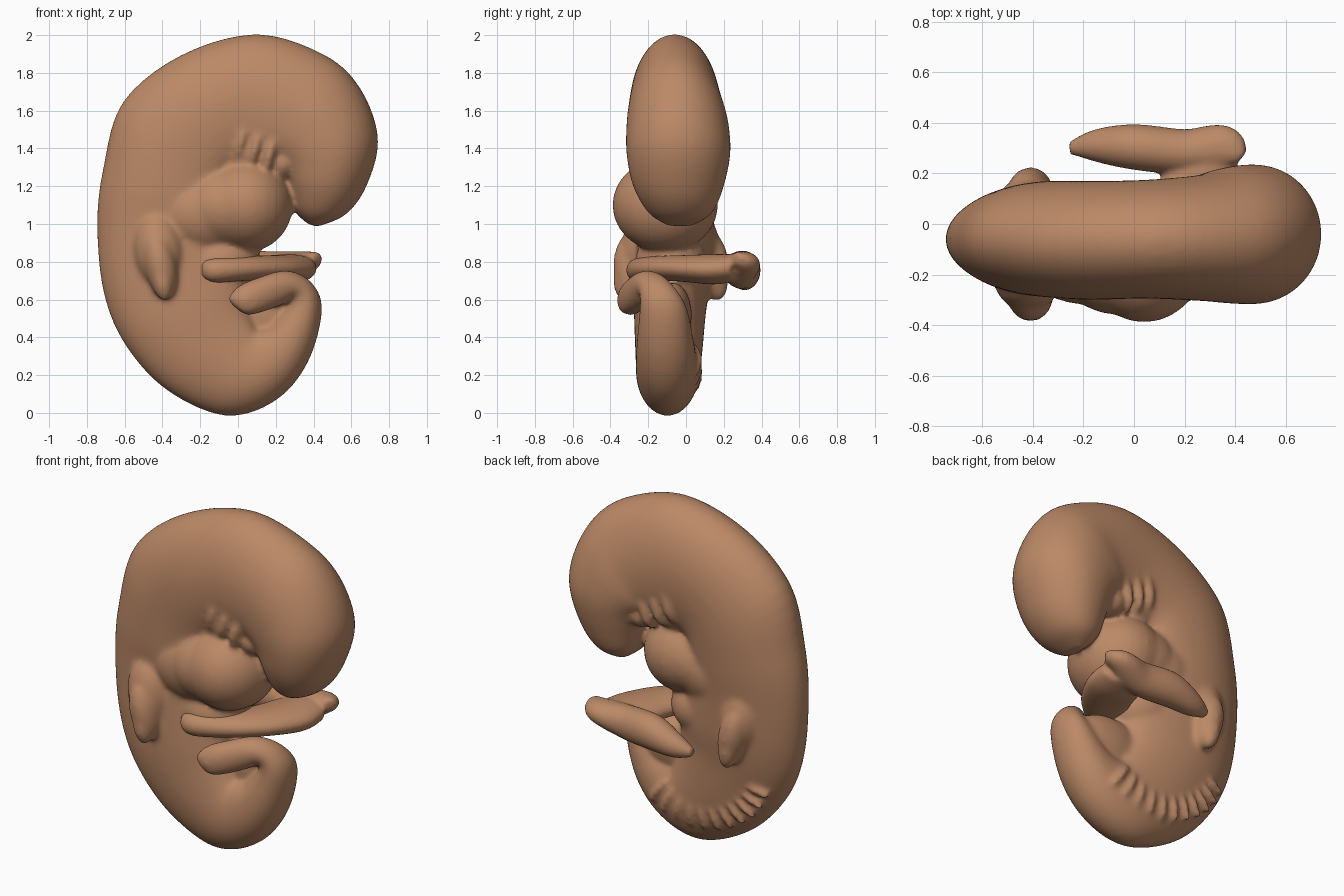
import bpy, bmesh, math
from mathutils import Vector, Matrix

if "Cube" in bpy.data.objects:
    bpy.data.objects.remove(bpy.data.objects["Cube"])

MID = -0.08          # symmetry plane of the trunk
SIDES = 40


def spline(rows, steps=5):
    """Catmull-Rom interpolation of rows of numbers."""
    rows = [Vector(r) for r in rows]
    out = []
    for i in range(len(rows) - 1):
        a, b, c, d = rows[max(i - 1, 0)], rows[i], rows[i + 1], rows[min(i + 2, len(rows) - 1)]
        for k in range(steps):
            t = k / steps
            out.append(0.5 * (2 * b + (c - a) * t + (2 * a - 5 * b + 4 * c - d) * t * t
                              + (3 * b - a - 3 * c + d) * t ** 3))
    return out + [rows[-1]]


def loft(bm, rings):
    """Skin rings given as (centre, u axis, v axis, inner squareness)."""
    loops = []
    for c, u, v, power in rings:
        loop = []
        for k in range(SIDES):
            a = 2 * math.pi * k / SIDES
            ca, sa = math.cos(a), math.sin(a)
            if ca < 0:
                sa = math.copysign(abs(sa) ** power, sa)
            loop.append(bm.verts.new(c + u * ca + v * sa))
        loops.append(loop)
    for p, q in zip(loops, loops[1:]):
        for k in range(SIDES):
            n = (k + 1) % SIDES
            bm.faces.new((p[k], p[n], q[n], q[k]))
    bm.faces.new(loops[0][::-1])
    bm.faces.new(loops[-1])


def blob(bm, pos, size, tilt=0.0):
    """Ellipsoid, tilted about the y axis."""
    m = Matrix.Translation(pos) @ Matrix.Rotation(tilt, 4, 'Y') @ Matrix.Diagonal((*size, 1))
    bmesh.ops.create_uvsphere(bm, u_segments=28, v_segments=18, radius=1, matrix=m)


def tube(bm, rows):
    """Tube along x, y, z with horizontal and vertical radii."""
    pts = spline(rows)
    rings = []
    for i, p in enumerate(pts):
        d = pts[min(i + 1, len(pts) - 1)] - pts[max(i - 1, 0)]
        side = Vector((d[1], -d[0], 0)).normalized()
        rings.append((Vector(p[:3]), side * p[3], Vector((0, 0, p[4])), 1))
    loft(bm, rings)


def finish(bm, name, voxel, smooth):
    """Fuse overlapping shells into one smooth skin."""
    bmesh.ops.recalc_face_normals(bm, faces=bm.faces)
    me = bpy.data.meshes.new(name)
    bm.to_mesh(me)
    bm.free()
    ob = bpy.data.objects.new(name, me)
    bpy.context.collection.objects.link(ob)
    me.materials.append(skin)
    r = ob.modifiers.new("fuse", 'REMESH')
    r.mode = 'VOXEL'
    r.voxel_size = voxel
    r.use_smooth_shade = True
    s = ob.modifiers.new("soften", 'SMOOTH')
    s.factor = 0.5
    s.iterations = smooth
    return ob


skin = bpy.data.materials.new("skin")
skin.diffuse_color = (0.5, 0.25, 0.135, 1)
skin.use_nodes = True
skin.node_tree.nodes["Principled BSDF"].inputs["Base Color"].default_value = skin.diffuse_color

# Head, trunk and curled tail: outer x z, inner x z, half width, y centre
sections = [
    (.42, .985, .37, 1.00, .07, -.03), (.57, 1.05, .30, 1.07, .17, -.03),
    (.68, 1.20, .26, 1.20, .24, -.04), (.742, 1.45, .22, 1.30, .275, -.04),
    (.65, 1.715, .15, 1.33, .27, -.045), (.46, 1.895, .10, 1.30, .25, -.055),
    (.10, 2.005, .00, 1.25, .235, -.06), (-.30, 1.895, -.05, 1.20, .235, -.065),
    (-.61, 1.645, -.05, 1.10, .23, -.06), (-.715, 1.29, -.05, 1.00, .22, -.06),
    (-.746, 1.00, .00, .92, .205, -.06), (-.715, .65, .05, .78, .20, -.07),
    (-.61, .38, .05, .68, .19, -.085), (-.41, .145, .05, .60, .18, -.09),
    (-.15, .003, .08, .50, .17, -.095), (.05, -.004, .10, .45, .165, -.10),
    (.25, .105, .13, .45, .16, -.105), (.385, .30, .17, .46, .15, -.11),
    (.445, .55, .26, .56, .125, -.12), (.39, .69, .28, .60, .10, -.15),
    (.26, .755, .25, .58, .09, -.20), (.10, .715, .13, .535, .08, -.27),
    (0, .67, .04, .52, .065, -.30), (-.055, .61, -.04, .58, .025, -.31),
]
rings = []
for ox, oz, ix, iz, w, y in spline(sections):
    o, i = Vector((ox, y, oz)), Vector((ix, y, iz))
    rings.append(((o + i) / 2, (o - i) / 2, Vector((0, w, 0)), 0.7))
body = bmesh.new()
loft(body, rings)

# Heart bulge blending back into the trunk
blob(body, (.04, -.11, 1.10), (.25, .28, .25))
blob(body, (-.06, -.10, 1.09), (.27, .26, .23))
blob(body, (-.18, -.085, 1.06), (.30, .235, .24))
# Neck filling, belly and the web inside the tail curl
blob(body, (.03, -.07, 1.38), (.2, .2, .17))
blob(body, (-.10, -.08, .80), (.22, .19, .17))
blob(body, (.13, -.07, .52), (.24, .10, .17))

for s in (-1, 1):
    # Throat arches and upper jaw
    for k in range(3):
        blob(body, (.02 + .075 * k, -.06 + s * .17, 1.45 - .035 * k), (.036, .07, .12), .25)
    blob(body, (.23, -.05 + s * .12, 1.32), (.075, .09, .08))
    # Arm buds, tapering downwards from a broad root
    blob(body, (-.42, MID + s * .15, .86), (.13, .11, .20), -.1)
    blob(body, (-.41, MID + s * .205, .78), (.085, .10, .18), -.2)
    blob(body, (-.40, MID + s * .245, .70), (.055, .06, .11), -.15)
# Back segments along the lower curve
for k in range(11):
    a = math.radians(200 + 10.5 * k)
    pos = (-.10 + .42 * math.cos(a), .052, .58 + .37 * math.sin(a))
    blob(body, pos, (.10, .036, .024), -a)
finish(body, "embryo_body", 0.014, 12)

# Cord stalk: broad band across the belly joined to a bar on the far side
cord = bmesh.new()
tube(cord, [(-.19, -.25, .76, .02, .04), (-.12, -.25, .755, .07, .065), (.05, -.17, .765, .10, .065),
            (.18, -.02, .765, .14, .07), (.26, .15, .76, .155, .08), (.30, .27, .77, .12, .07)])
tube(cord, [(.425, .26, .82, .03, .03), (.36, .30, .79, .09, .065), (.20, .285, .76, .09, .095),
            (0, .305, .755, .09, .10), (-.15, .31, .72, .065, .07), (-.255, .30, .70, .025, .025)])
finish(cord, "cord_stalk", 0.012, 6)
